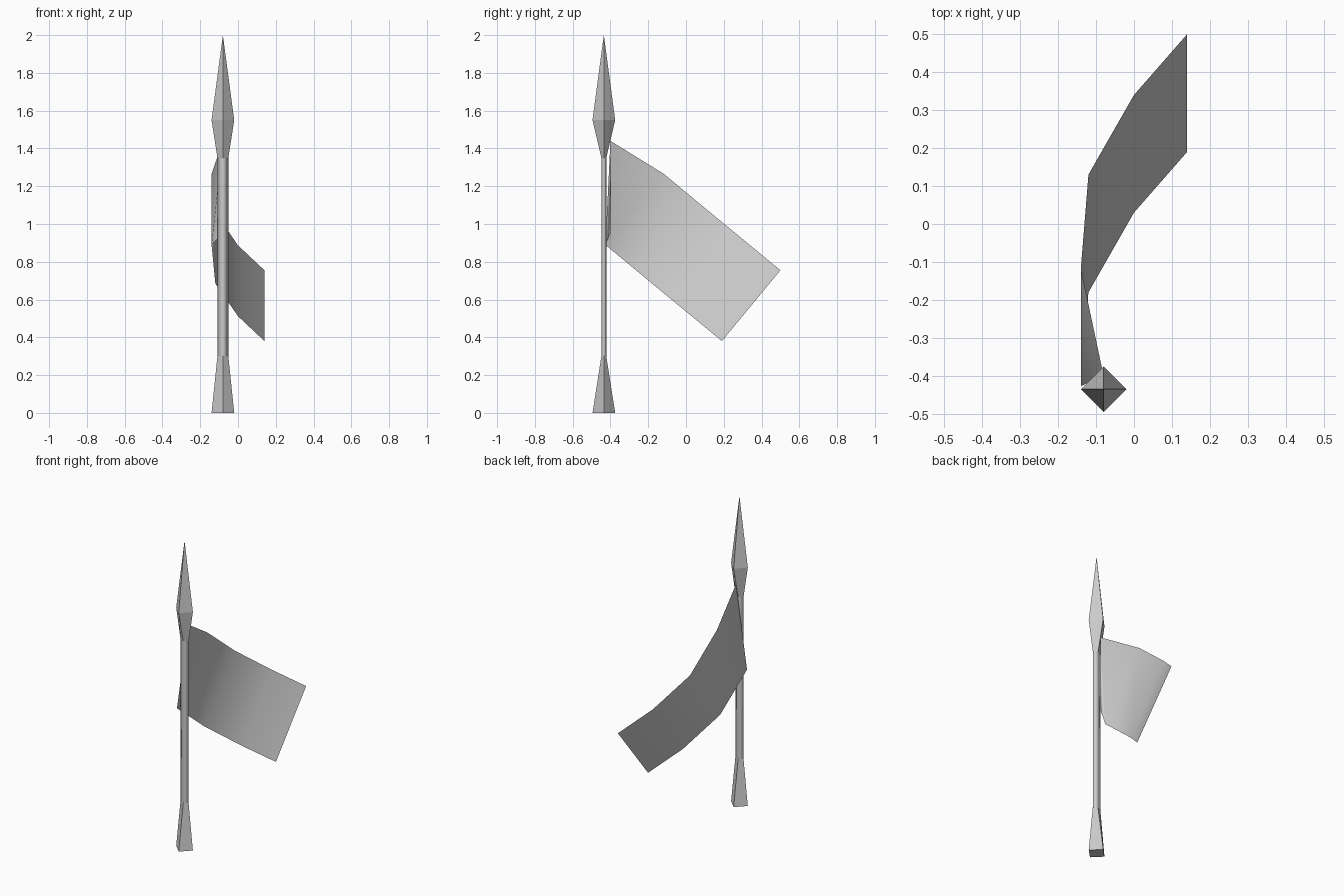
import bpy
import bmesh

cube = bpy.data.objects.get("Cube")
if cube:
    bpy.data.objects.remove(cube)

grey = bpy.data.materials.new("plain grey")
grey.use_nodes = True
colour = (0.6, 0.6, 0.6, 1)
grey.diffuse_color = colour
grey.node_tree.nodes["Principled BSDF"].inputs["Base Color"].default_value = colour

POLE_X, POLE_Y = -0.08, -0.435


def finish(name, bm, smooth):
    mesh = bpy.data.meshes.new(name)
    bm.to_mesh(mesh)
    bm.free()
    mesh.materials.append(grey)
    for face in mesh.polygons:
        face.use_smooth = smooth
    obj = bpy.data.objects.new(name, mesh)
    bpy.context.collection.objects.link(obj)
    return obj


def diamond_column(name, rings, smooth=False):
    """Loft four-sided rings given as (z, half width x, half depth y)."""
    bm = bmesh.new()
    loops = []
    for z, rx, ry in rings:
        corners = [(rx, 0), (0, ry), (-rx, 0), (0, -ry)]
        loops.append([bm.verts.new((POLE_X + x, POLE_Y + y, z)) for x, y in corners])
    for low, high in zip(loops, loops[1:]):
        for i in range(4):
            j = (i + 1) % 4
            bm.faces.new((low[i], low[j], high[j], high[i]))
    if not smooth:
        bm.faces.new(loops[0][::-1])
    bmesh.ops.remove_doubles(bm, verts=bm.verts, dist=0.0001)
    bmesh.ops.recalc_face_normals(bm, faces=bm.faces)
    return finish(name, bm, smooth)


# Flared foot, flattened pole and pointed head
diamond_column("pole_foot", [(0, 0.06, 0.06), (0.3, 0.029, 0.013)])
diamond_column("pole", [(0.3, 0.029, 0.013), (1.35, 0.029, 0.013)], smooth=True)
diamond_column("spear_head", [(1.35, 0.029, 0.013), (1.55, 0.06, 0.06), (2, 0, 0)])

# Curling flag: slanted columns, each with a lower and an upper end
columns = [((-0.08, -0.40, 0.95), (-0.08, -0.40, 1.44))]
for x, y, z in [(-0.14, -0.427, 0.89), (-0.12, -0.18, 0.685),
                (0, 0.03, 0.512), (0.14, 0.19, 0.38)]:
    columns.append(((x, y, z), (x, y + 0.31, z + 0.375)))

bm = bmesh.new()
edges = [[bm.verts.new(p) for p in column] for column in columns]
for (a, b), (c, d) in zip(edges, edges[1:]):
    bm.faces.new((a, b, c))
    bm.faces.new((b, d, c))
finish("flag", bm, True)
